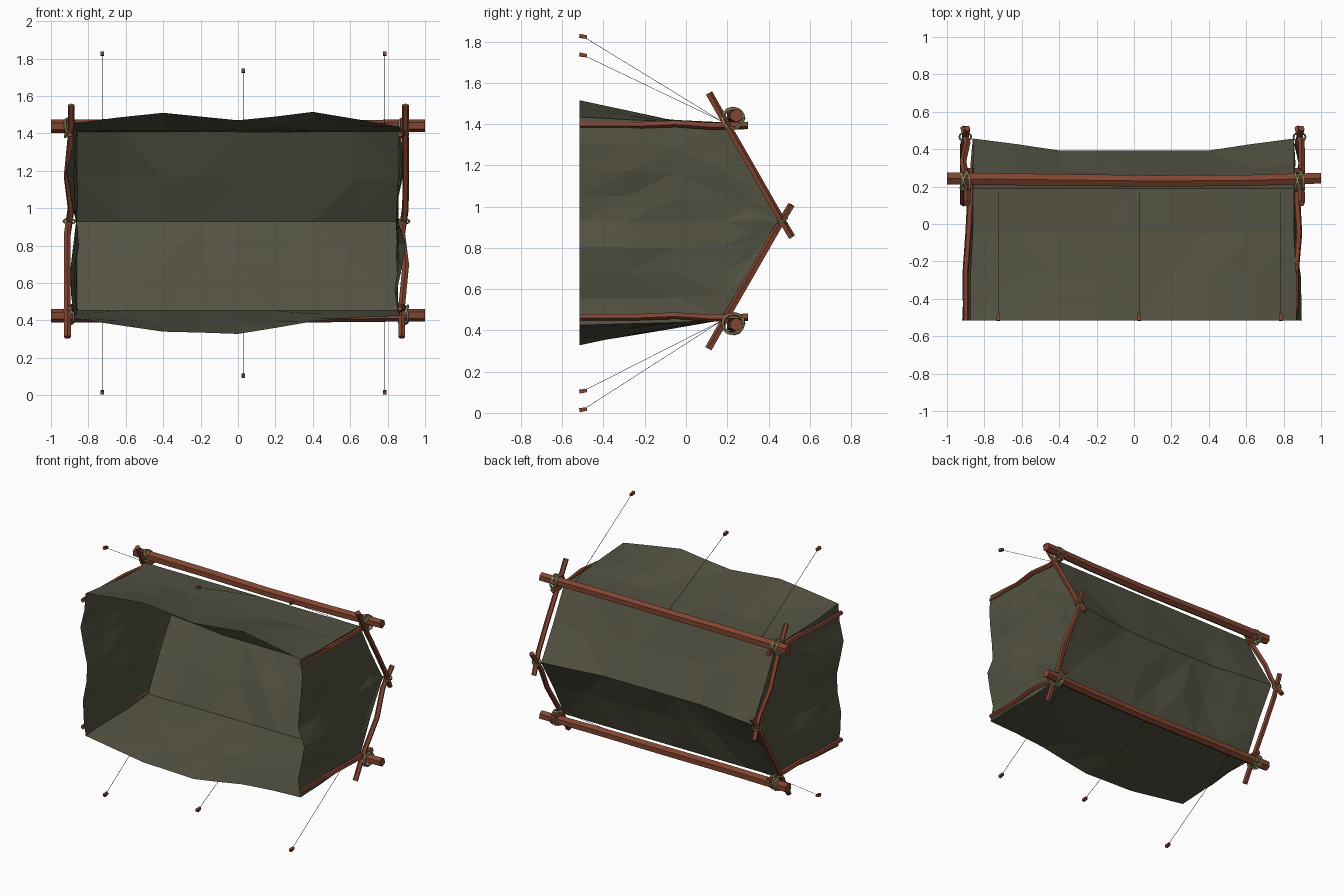
import bpy, bmesh, math, random
from mathutils import Vector

if "Cube" in bpy.data.objects:
    bpy.data.objects.remove(bpy.data.objects["Cube"])

random.seed(4)


def material(name, rgb):
    m = bpy.data.materials.new(name)
    m.diffuse_color = (*rgb, 1)
    m.use_nodes = True
    m.node_tree.nodes["Principled BSDF"].inputs["Base Color"].default_value = m.diffuse_color
    return m


CLOTH = material("canvas", (0.085, 0.083, 0.054))
WOOD = material("wood", (0.22, 0.058, 0.03))
ROPE = material("rope", (0.32, 0.31, 0.14))
LINE = material("line", (0.05, 0.045, 0.04))
MID = 0.93


def finish(bm, name, mat):
    bmesh.ops.remove_doubles(bm, verts=bm.verts, dist=0.0005)
    bmesh.ops.triangulate(bm, faces=bm.faces)
    bmesh.ops.recalc_face_normals(bm, faces=bm.faces)
    me = bpy.data.meshes.new(name)
    bm.to_mesh(me)
    bm.free()
    me.materials.append(mat)
    ob = bpy.data.objects.new(name, me)
    bpy.context.collection.objects.link(ob)
    return ob


def tube(name, pts, r0, r1, sides, mat):
    """Tapered flat-sided tube through points."""
    bm = bmesh.new()
    pts = [Vector(p) for p in pts]
    n = len(pts)
    rings = []
    for i, p in enumerate(pts):
        d = (pts[min(i + 1, n - 1)] - pts[max(i - 1, 0)]).normalized()
        ref = Vector((1, 0, 0)) if abs(d.x) < 0.9 else Vector((0, 0, 1))
        a = d.cross(ref).normalized()
        b = d.cross(a)
        r = r0 + (r1 - r0) * i / (n - 1)
        rings.append([bm.verts.new(p + r * (a * math.cos(t) + b * math.sin(t)))
                      for t in (math.tau * (k + 0.5) / sides for k in range(sides))])
    for u, v in zip(rings, rings[1:]):
        for k in range(sides):
            j = (k + 1) % sides
            bm.faces.new((u[k], u[j], v[j], v[k]))
    bm.faces.new(rings[0])
    bm.faces.new(rings[-1])
    return finish(bm, name, mat)


def sheet(name, rows):
    """Cloth sheet from a grid of points."""
    bm = bmesh.new()
    grid = [[bm.verts.new(p) for p in row] for row in rows]
    for u, v in zip(grid, grid[1:]):
        for k in range(len(u) - 1):
            bm.faces.new((u[k], u[k + 1], v[k + 1], v[k]))
    return finish(bm, name, CLOTH)


def ring(name, c, normal, ra, rb, r):
    """Loop of rope around a joint."""
    q = Vector(normal).to_track_quat('Z', 'Y')
    pts = [Vector(c) + q @ Vector((ra * math.cos(t), rb * math.sin(t), 0))
           for t in (math.tau * i / 12 for i in range(13))]
    tube(name, pts, r, r, 5, ROPE)


def jit(a):
    return random.uniform(-a, a)


# canvas roof and long walls, draped front edge to front edge over the ridge
xs = [-0.875, -0.64, -0.4, -0.2, 0, 0.2, 0.4, 0.64, 0.868]
top_edge = [1.455, 1.485, 1.51, 1.49, 1.47, 1.49, 1.515, 1.475, 1.435]
low_edge = [0.41, 0.375, 0.34, 0.335, 0.328, 0.36, 0.395, 0.415, 0.425]
rows = []
for i, x in enumerate(xs):
    inner = 0 if i in (0, 8) else 1
    sag = 0.065 * min(1, max(0, (0.84 - abs(x)) / 0.44))
    te, le = top_edge[i], low_edge[i]
    j = [jit(0.012) * inner for _ in range(4)]
    xe = x * 0.985
    rows.append([
        (x, -0.515, te),
        (x, -0.28, 1.408 + (te - 1.408) * 0.48 + j[0] * 0.6),
        (xe, -0.05, 1.408 + (te - 1.408) * 0.12 + j[1] * 0.6),
        (xe, 0.19, 1.408),
        (xe, 0.318 - sag * 0.55 + j[2], 1.165 + j[3]),
        (xe, 0.457 - sag, MID),
        (xe, 0.318 - sag * 0.55 + j[3], 0.70 + j[2]),
        (xe, 0.19, 0.452),
        (xe, -0.05, 0.442 + (le - 0.442) * 0.25 + j[0] * 0.6),
        (x, -0.28, 0.442 + (le - 0.442) * 0.6 + j[1] * 0.6),
        (x, -0.515, le)])
sheet("canvas_roof_and_walls", rows)

# canvas end walls share the roof's end edges and ripple along the open edge
waves = {-1: [0, 0.02, 0.045, 0.025, -0.005, -0.005, 0.02, 0.02, 0],
         1: [0, 0.015, 0.01, -0.01, -0.01, 0.025, 0.0, -0.03, 0]}
for s, side, edge in ((-1, "left", rows[0]), (1, "right", rows[-1])):
    grid = []
    for r, amp in enumerate((1, 0.6, 0.35, 0.2, 0.1, 0)):
        a, b = Vector(edge[r]), Vector(edge[10 - r])
        grid.append([a.lerp(b, k / 8) + Vector((s * amp * waves[s][k]
                     + (jit(0.01) if 0 < k < 8 and amp else 0), 0, 0)) for k in range(9)])
    sheet(side + "_end_wall", grid)

# long eave beams
for nm, z in (("upper", 1.438), ("lower", 0.425)):
    tube(nm + "_eave_beam", [(-1, 0.243, z), (-0.5, 0.237, z + 0.002), (0.1, 0.23, z - 0.003),
                             (0.6, 0.233, z), (1, 0.245, z + 0.003)], 0.037, 0.033, 6, WOOD)

for s, side, xr, xp0, xp1 in ((-1, "left", -0.902, -0.875, -0.9), (1, "right", 0.885, 0.872, 0.866)):
    for m, lvl in ((1, "upper"), (-1, "lower")):
        # crossed rafters
        off = 0.01 * m
        tube(f"{side}_{lvl}_rafter",
             [(xr + off, 0.11, MID + m * 0.62), (xr + off, 0.20, MID + m * 0.46),
              (xr + s * 0.012, 0.33, MID + m * 0.235), (xr + off, 0.43, MID + m * 0.06),
              (xr - off, 0.512, MID - m * 0.078)], 0.019, 0.018, 5, WOOD)
        # corner posts
        z = MID + m * 0.465
        tube(f"{side}_{lvl}_post",
             [(xp0, 0.30, z), (xp0, 0.12, z - 0.004), (xp0 + s * 0.01, -0.05, z + 0.008),
              (xp1, -0.25, z), (xp1, -0.515, z)], 0.02, 0.016, 5, WOOD)
        # corner lashings
        c = (xr, 0.228, MID + m * 0.497)
        for k, n in enumerate(((1, 0.45, 0.2), (1, -0.4, 0.3), (1, 0.1, -0.5))):
            ring(f"{side}_{lvl}_lashing_{k + 1}", c, n, 0.054, 0.052, 0.007)
    # ridge lashings
    for k, n in enumerate(((0, 0.5, 1), (0, -0.5, 1))):
        ring(f"{side}_ridge_lashing_{k + 1}", (xr, 0.465, MID), n, 0.032, 0.027, 0.005)

# guy lines and pegs
for m, lvl in ((1, "upper"), (-1, "lower")):
    for x, h, nm in ((-0.725, 0.905, "left"), (0.028, 0.815, "middle"), (0.785, 0.905, "right")):
        z = 0.92 + m * h
        tube(f"{lvl}_{nm}_guy_line", [(x, 0.17, MID + m * 0.485), (x, -0.5, z)], 0.0015, 0.0015, 4, LINE)
        tube(f"{lvl}_{nm}_peg", [(x, -0.517, z + m * 0.002), (x, -0.48, z - m * 0.004)],
             0.014, 0.012, 4, WOOD)
